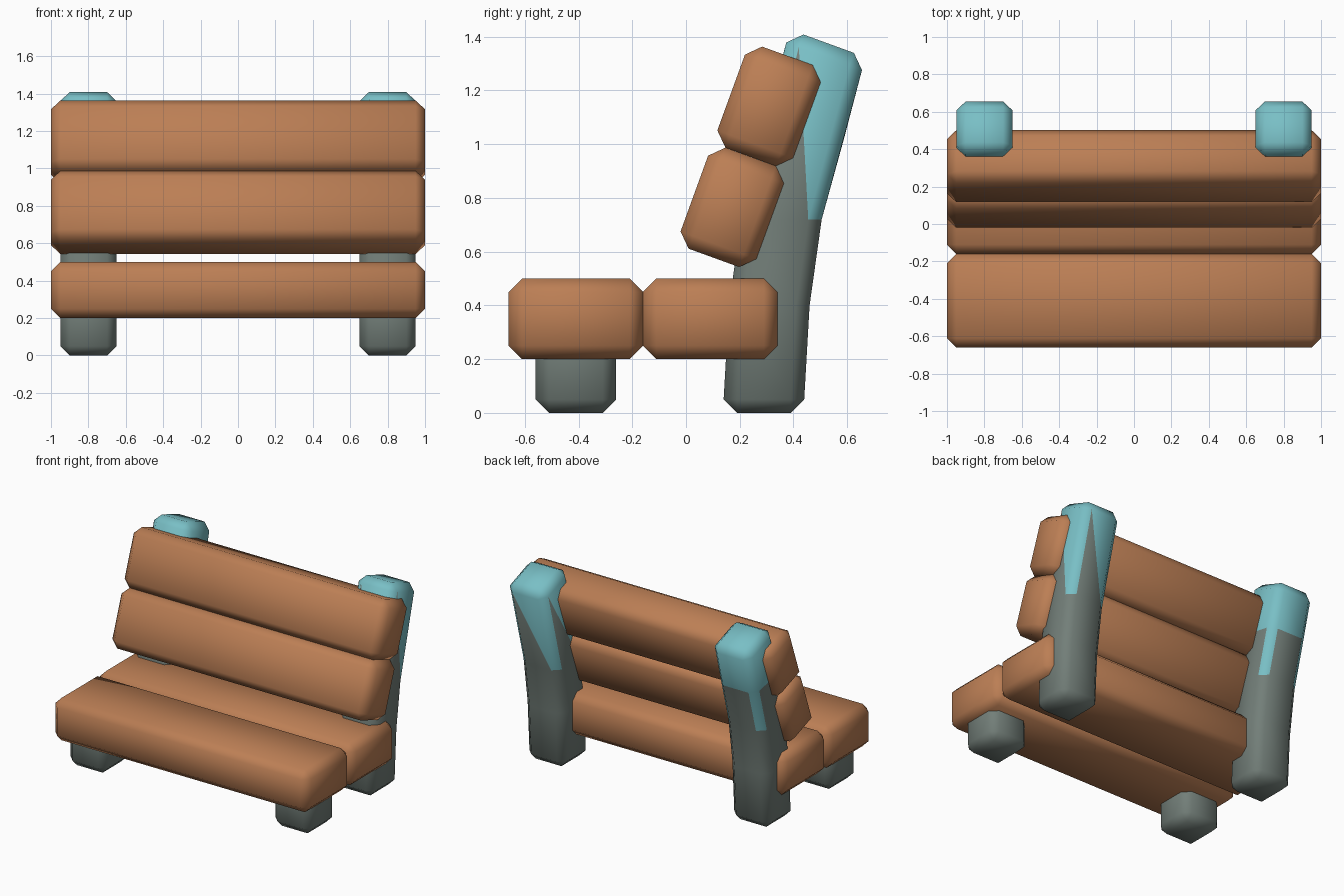
import bpy, bmesh
from math import radians, sin, cos
from mathutils import Vector, Matrix

if "Cube" in bpy.data.objects:
    bpy.data.objects.remove(bpy.data.objects["Cube"])


def material(name, rgb):
    m = bpy.data.materials.new(name)
    m.diffuse_color = (*rgb, 1)
    m.use_nodes = True
    m.node_tree.nodes["Principled BSDF"].inputs["Base Color"].default_value = m.diffuse_color
    return m


WOOD = material("wood", (0.50, 0.21, 0.09))
STONE = material("stone", (0.17, 0.21, 0.19))
TEAL = material("teal", (0.19, 0.52, 0.56))


def chamfered_box(size):
    bm = bmesh.new()
    bmesh.ops.create_cube(bm, size=1, matrix=Matrix.Diagonal((*size, 1)))
    bmesh.ops.bevel(bm, geom=bm.edges[:], offset=0.05, segments=1,
                    profile=0.5, affect='EDGES')
    return bm


def finish(bm, name, mats, location=(0, 0, 0), tilt=0):
    mesh = bpy.data.meshes.new(name)
    for f in bm.faces:
        f.smooth = True
    bm.to_mesh(mesh)
    bm.free()
    for m in mats:
        mesh.materials.append(m)
    ob = bpy.data.objects.new(name, mesh)
    ob.location = location
    ob.rotation_euler.x = -radians(tilt)
    bpy.context.collection.objects.link(ob)


# Seat planks and tilted backrest planks
for name, size, y, z, tilt in [
    ("seat_plank_front", (2, 0.5, 0.3), -0.41, 0.35, 0),
    ("seat_plank_rear", (2, 0.5, 0.3), 0.09, 0.35, 0),
    ("backrest_plank_lower", (2, 0.3, 0.4), 0.172, 0.765, 20),
    ("backrest_plank_upper", (2, 0.3, 0.4), 0.309, 1.141, 20),
]:
    finish(chamfered_box(size), name, [WOOD], (0, y, z), tilt)

# Rear leg path: straight height -> centre y, centre z, tilt
PATH = [(0, 0.29, 0, 0), (0.05, 0.29, 0.05, 0), (0.4, 0.31, 0.4, 0),
        (0.72, 0.355, 0.72, 0), (1.05, 0.441, 1.05, 11),
        (1.327, 0.514, 1.327, 20), (1.377, 0.531, 1.374, 20)]


def rear_leg(name, x, level_cut):
    height = PATH[-1][0]
    bm = chamfered_box((0.3, 0.3, height))
    bmesh.ops.translate(bm, verts=bm.verts, vec=(0, 0, height / 2))
    for z in (0.4, 0.72) + ((1.05,) if level_cut else ()):
        bmesh.ops.bisect_plane(bm, geom=bm.verts[:] + bm.edges[:] + bm.faces[:],
                               plane_co=(0, 0, z), plane_no=(0, 0, 1))
    bm.normal_update()
    # One leg has its paint line running diagonally over each flat side
    if not level_cut:
        for f in bm.faces[:]:
            n = f.normal
            zs = [v.co.z for v in f.verts]
            if max(abs(n.x), abs(n.y)) > 0.95 and 0.7 < min(zs) < 0.75:
                right = Vector((0, 0, 1)).cross(n)
                low = max((v for v in f.verts if v.co.z < 1), key=lambda v: v.co.dot(right))
                high = min((v for v in f.verts if v.co.z > 1), key=lambda v: v.co.dot(right))
                bmesh.utils.face_split(f, low, high)
        bm.normal_update()
    # Teal top, reaching further down the corner chamfers
    for f in bm.faces:
        mean = sum(v.co.z for v in f.verts) / len(f.verts)
        corner = abs(f.normal.x * f.normal.y) > 0.1
        f.material_index = int(mean > 1 or (corner and mean > 0.8))
    # Bend the straight post along the path
    for v in bm.verts:
        _, cy, cz, tilt = min(PATH, key=lambda p: abs(p[0] - v.co.z))
        a, y = radians(tilt), v.co.y
        v.co.y, v.co.z = cy + y * cos(a), cz - y * sin(a)
    bm.normal_update()
    finish(bm, name, [STONE, TEAL], (x, 0, 0))


rear_leg("rear_leg_right", 0.8, False)
rear_leg("rear_leg_left", -0.8, True)

# Short front legs
for name, x in (("front_leg_right", 0.8), ("front_leg_left", -0.8)):
    finish(chamfered_box((0.3, 0.3, 0.4)), name, [STONE], (x, -0.41, 0.2))
